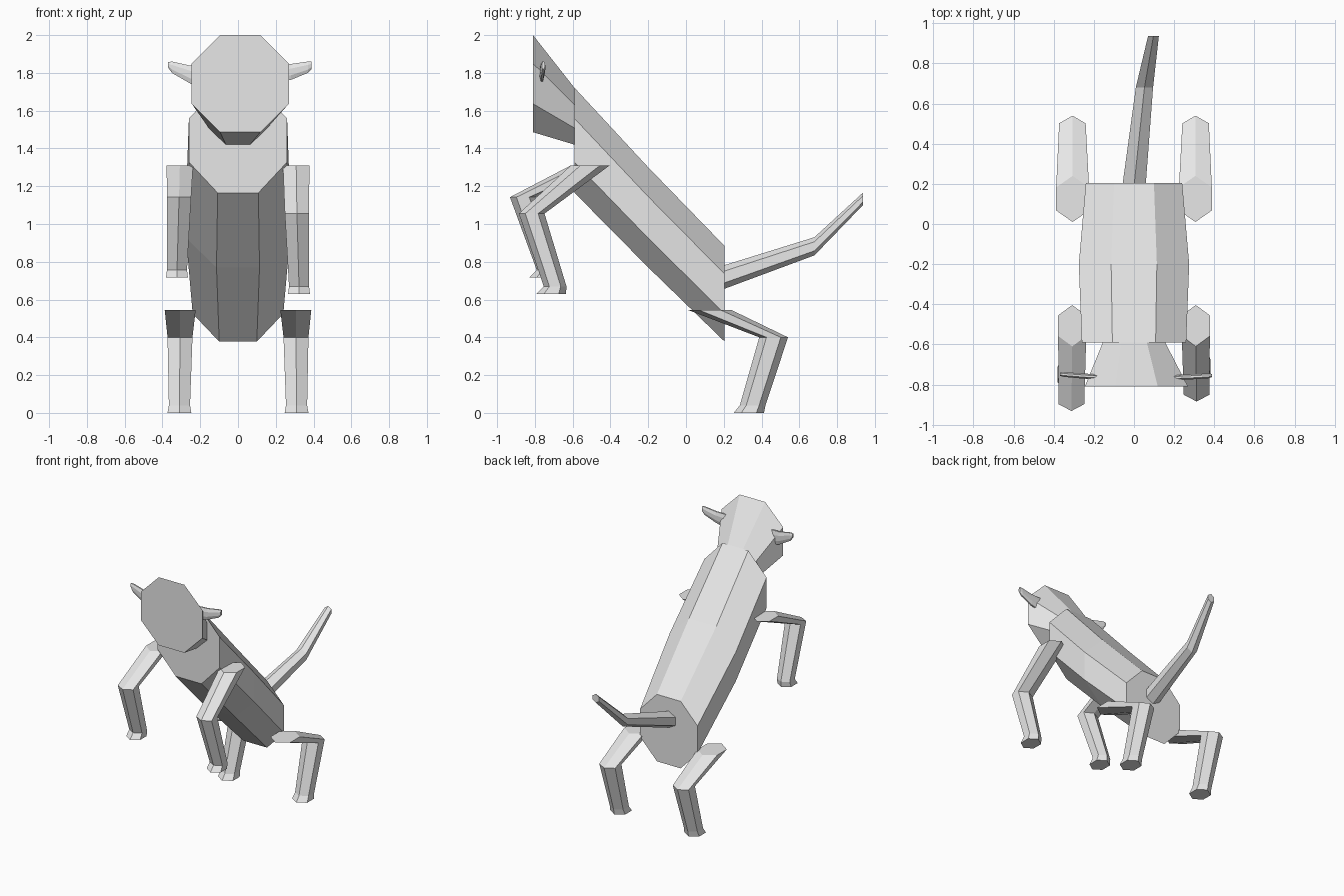
import bpy, bmesh
from math import sin, cos, pi
from mathutils import Vector

if "Cube" in bpy.data.objects:
    bpy.data.objects.remove(bpy.data.objects["Cube"], do_unlink=True)

grey = bpy.data.materials.new("light_grey")
grey.use_nodes = True
COLOUR = (0.8, 0.8, 0.8, 1)
grey.diffuse_color = COLOUR
grey.node_tree.nodes["Principled BSDF"].inputs["Base Color"].default_value = COLOUR

# The two directions spanning each cross-section plane
PLANES = {"XZ": ((1, 0, 0), (0, 0, 1)), "XY": ((1, 0, 0), (0, 1, 0)), "YZ": ((0, 1, 0), (0, 0, 1))}


def tube(name, rings, sides, plane):
    """Skin rings of (centre x, y, z, half width, half height) with capped ends."""
    u, v = (Vector(d) for d in PLANES[plane])
    start = pi / 8 if sides == 8 else pi / 2
    widen = 1 / cos(pi / sides)
    tall = widen if sides == 8 else 1
    bm = bmesh.new()
    loops = []
    for x, y, z, ru, rv in rings:
        angles = [start + 2 * pi * i / sides for i in range(sides)]
        loops.append([bm.verts.new(Vector((x, y, z)) + u * (ru * widen * cos(a)) + v * (rv * tall * sin(a)))
                      for a in angles])
    for a, b in zip(loops, loops[1:]):
        for i in range(sides):
            j = (i + 1) % sides
            bm.faces.new((a[i], a[j], b[j], b[i]))
    bm.faces.new(loops[0])
    bm.faces.new(loops[-1])
    bmesh.ops.recalc_face_normals(bm, faces=bm.faces)
    mesh = bpy.data.meshes.new(name)
    bm.to_mesh(mesh)
    bm.free()
    mesh.materials.append(grey)
    obj = bpy.data.objects.new(name, mesh)
    bpy.context.collection.objects.link(obj)
    return obj


# Slanted trunk and flaring head
tube("body", [(0, -0.59, 1.443, 0.26, 0.278), (0, -0.2, 1.035, 0.275, 0.265),
              (0, 0.205, 0.63, 0.24, 0.253)], 8, "XZ")
tube("head", [(0, -0.59, 1.57, 0.155, 0.15), (0.012, -0.81, 1.743, 0.257, 0.257)], 8, "XZ")

# Bent tail
tube("tail", [(0, 0.19, 0.715, 0.058, 0.063), (0.052, 0.68, 0.882, 0.043, 0.048),
              (0.097, 0.937, 1.133, 0.027, 0.033)], 6, "XZ")

# Flat ears
tube("left_ear", [(0.2, -0.765, 1.795, 0.012, 0.05), (0.28, -0.762, 1.805, 0.013, 0.042),
                  (0.37, -0.757, 1.83, 0.012, 0.03), (0.39, -0.755, 1.84, 0.008, 0.02)], 8, "YZ")
tube("right_ear", [(-0.18, -0.762, 1.78, 0.012, 0.055), (-0.25, -0.758, 1.79, 0.013, 0.048),
                   (-0.35, -0.75, 1.83, 0.012, 0.03), (-0.37, -0.748, 1.843, 0.008, 0.014)], 8, "YZ")

# Legs: hip, knee, ankle and foot rings; the right foreleg is raised a little
for side, s, dy, dz in (("left", 1, 0, 0), ("right", -1, -0.047, 0.087)):
    tube(side + "_front_leg", [(s * 0.308, -0.507, 1.31, 0.07, 0.103),
                               (s * 0.312, -0.817 + dy, 1.055 + dz, 0.064, 0.068),
                               (s * 0.323, -0.693 + dy * 0.8, 0.67 + dz, 0.053, 0.06),
                               (s * 0.323, -0.713 + dy * 0.8, 0.63 + dz, 0.058, 0.078)], 6, "XY")
    tube(side + "_hind_leg", [(s * 0.306, 0.125, 0.545, 0.082, 0.115),
                              (s * 0.307, 0.464, 0.4, 0.066, 0.076),
                              (s * 0.31, 0.353, 0.04, 0.056, 0.068),
                              (s * 0.31, 0.333, 0, 0.063, 0.08)], 6, "XY")
